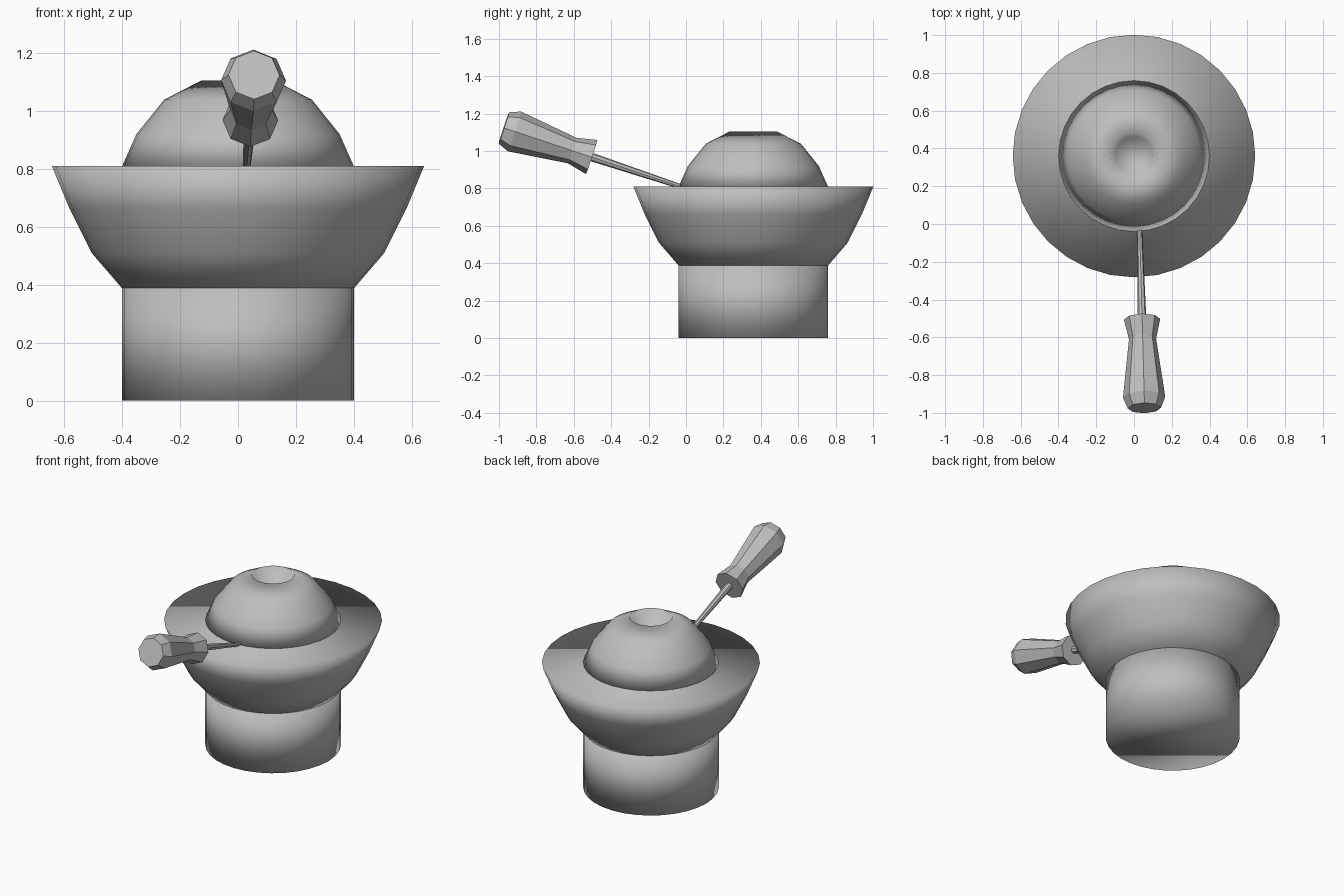
import bpy, bmesh, math
from mathutils import Vector

if "Cube" in bpy.data.objects:
    bpy.data.objects.remove(bpy.data.objects["Cube"])

grey = bpy.data.materials.new("plain_grey")
grey.diffuse_color = (0.52, 0.52, 0.52, 1)
grey.use_nodes = True
grey.node_tree.nodes["Principled BSDF"].inputs["Base Color"].default_value = grey.diffuse_color


def lathe(name, profile, sides, smooth, origin=(0, 0, 0), axis=(0, 0, 1)):
    """Revolve (radius, distance along axis) points; close both ends with n-gons."""
    o, w = Vector(origin), Vector(axis).normalized()
    u = Vector((1, 0, 0))
    u = (u - w * u.dot(w)).normalized()
    v = w.cross(u)
    bm = bmesh.new()
    rings = []
    for r, d in profile:
        ring = []
        for i in range(sides):
            a = 2 * math.pi * i / sides
            ring.append(bm.verts.new(o + w * d + (u * math.cos(a) + v * math.sin(a)) * r))
        rings.append(ring)
    for lo, hi in zip(rings, rings[1:]):
        for i in range(sides):
            j = (i + 1) % sides
            bm.faces.new((lo[i], lo[j], hi[j], hi[i]))
    bm.faces.new(rings[0][::-1])
    bm.faces.new(rings[-1])
    for f in bm.faces:
        f.smooth = smooth
    me = bpy.data.meshes.new(name)
    bm.to_mesh(me)
    bm.free()
    me.materials.append(grey)
    ob = bpy.data.objects.new(name, me)
    bpy.context.collection.objects.link(ob)
    return ob


centre = (0, 0.36, 0)

# Round stand, flared collar and dome share one vertical axis
lathe("base", [(0.4, 0), (0.4, 0.39)], 32, True, centre)
lathe("collar", [(0.4, 0.388), (0.505, 0.51), (0.58, 0.66), (0.642, 0.81)], 32, True, centre)
# Dome with a small hollow in its top
lathe("dome", [(0.4, 0.808), (0.35, 0.92), (0.255, 1.038), (0.125, 1.105), (0.10, 1.02)],
      32, True, centre)

# Tilted tool: thin tapered shaft and faceted handle
tip = Vector((0.03, -0.03, 0.81))
end = Vector((0.055, -0.973, 1.123))
tool_axis = end - tip
lathe("tool_shaft", [(0.013, 0), (0.023, 0.51)], 8, False, tip, tool_axis)
lathe("tool_handle", [(0.096, 0.50), (0.072, 0.61), (0.112, 0.935), (0.088, 0.995)],
      8, False, tip, tool_axis)
